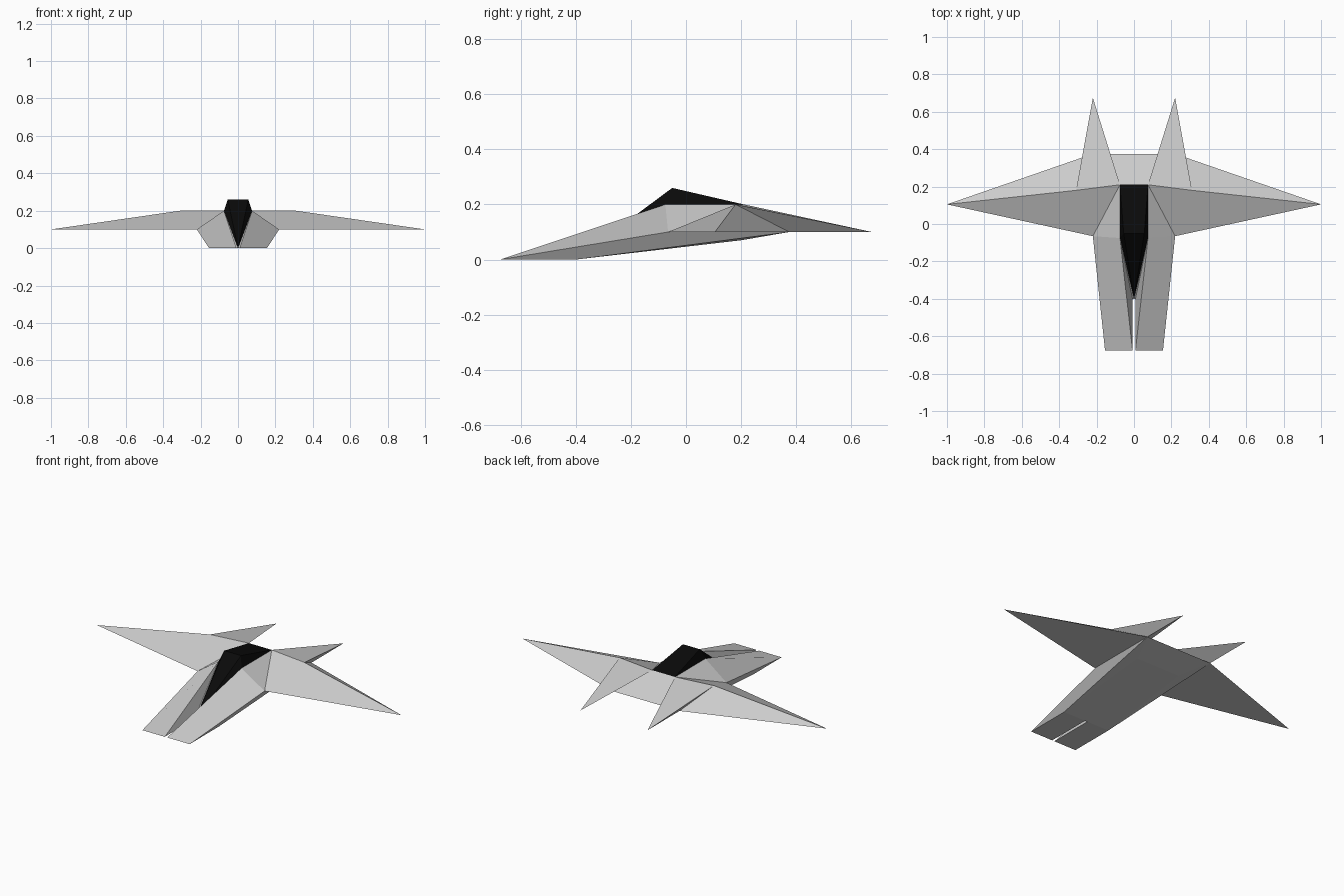
import bpy, bmesh
from mathutils import Vector

cube = bpy.data.objects.get("Cube")
if cube:
    bpy.data.objects.remove(cube)


def material(name, value):
    m = bpy.data.materials.new(name)
    m.use_nodes = True
    colour = (value, value, value, 1)
    m.diffuse_color = colour
    m.node_tree.nodes["Principled BSDF"].inputs["Base Color"].default_value = colour
    return m


grey = material("hull_grey", 0.6)
black = material("canopy_black", 0.003)

# Corner points of the left half, shared by neighbouring parts
P = {
    "nose_in": (0.008, -0.675, 0), "nose_out": (0.155, -0.675, 0),
    "slot_end": (0.008, -0.4, 0), "belly_front": (0.155, -0.4, 0),
    "belly_rear": (0.145, 0.2, 0.07), "shoulder": (0.22, -0.065, 0.1),
    "ridge_front": (0.075, -0.075, 0.2), "ridge_rear": (0.075, 0.21, 0.2),
    "tail": (0.22, 0.375, 0.1), "wing_tip": (1, 0.105, 0.1),
    "wing_top": (0.31, 0.18, 0.2), "fin_tip": (0.22, 0.675, 0.1),
    "canopy_tip": (0, -0.4, 0), "canopy_top": (0.055, -0.05, 0.26),
}


def corner(name, side):
    x, y, z = P[name]
    return Vector((x * side, y, z))


def build(name, mat, faces, spans=(), sides=(1, -1)):
    """Faces are repeated on each side; spans join a row of points to its mirror."""
    bm = bmesh.new()
    polys = [[corner(n, s) for n in f.split()] for f in faces for s in sides]
    for span in spans:
        row = span.split()
        polys.append([corner(n, 1) for n in row] + [corner(n, -1) for n in reversed(row)])
    for poly in polys:
        bm.faces.new([bm.verts.new(p) for p in poly])
    bmesh.ops.remove_doubles(bm, verts=bm.verts, dist=0.0005)
    bmesh.ops.recalc_face_normals(bm, faces=bm.faces)
    mesh = bpy.data.meshes.new(name)
    bm.to_mesh(mesh)
    bm.free()
    mesh.materials.append(mat)
    obj = bpy.data.objects.new(name, mesh)
    bpy.context.collection.objects.link(obj)
    return obj


# Fuselage with the split nose
build("fuselage", grey, [
    "nose_out shoulder ridge_front nose_in",
    "nose_in ridge_front slot_end",
    "nose_in nose_out belly_front slot_end",
    "nose_out shoulder belly_front",
    "shoulder tail belly_front",
    "belly_front tail belly_rear",
    "shoulder ridge_front ridge_rear",
    "shoulder ridge_rear tail",
], [
    "ridge_front ridge_rear",
    "ridge_front slot_end",
    "slot_end belly_front",
    "belly_front belly_rear",
    "belly_rear tail",
    "ridge_rear tail",
])

# Wings and tail fins
for label, side in (("left", 1), ("right", -1)):
    build(label + "_wing", grey, [
        "shoulder wing_tip wing_top ridge_rear",
        "wing_top wing_tip tail",
        "ridge_rear wing_top tail",
        "shoulder tail wing_tip",
        "shoulder ridge_rear tail",
    ], sides=(side,))
    build(label + "_tail_fin", grey, [
        "ridge_rear wing_top fin_tip",
        "wing_top fin_tip tail",
        "ridge_rear fin_tip tail",
        "ridge_rear wing_top tail",
    ], sides=(side,))

# Canopy
build("canopy", black, [
    "canopy_tip ridge_front canopy_top",
    "ridge_front ridge_rear canopy_top",
], [
    "canopy_tip canopy_top",
    "canopy_top ridge_rear",
    "ridge_front ridge_rear",
    "canopy_tip ridge_front",
])
